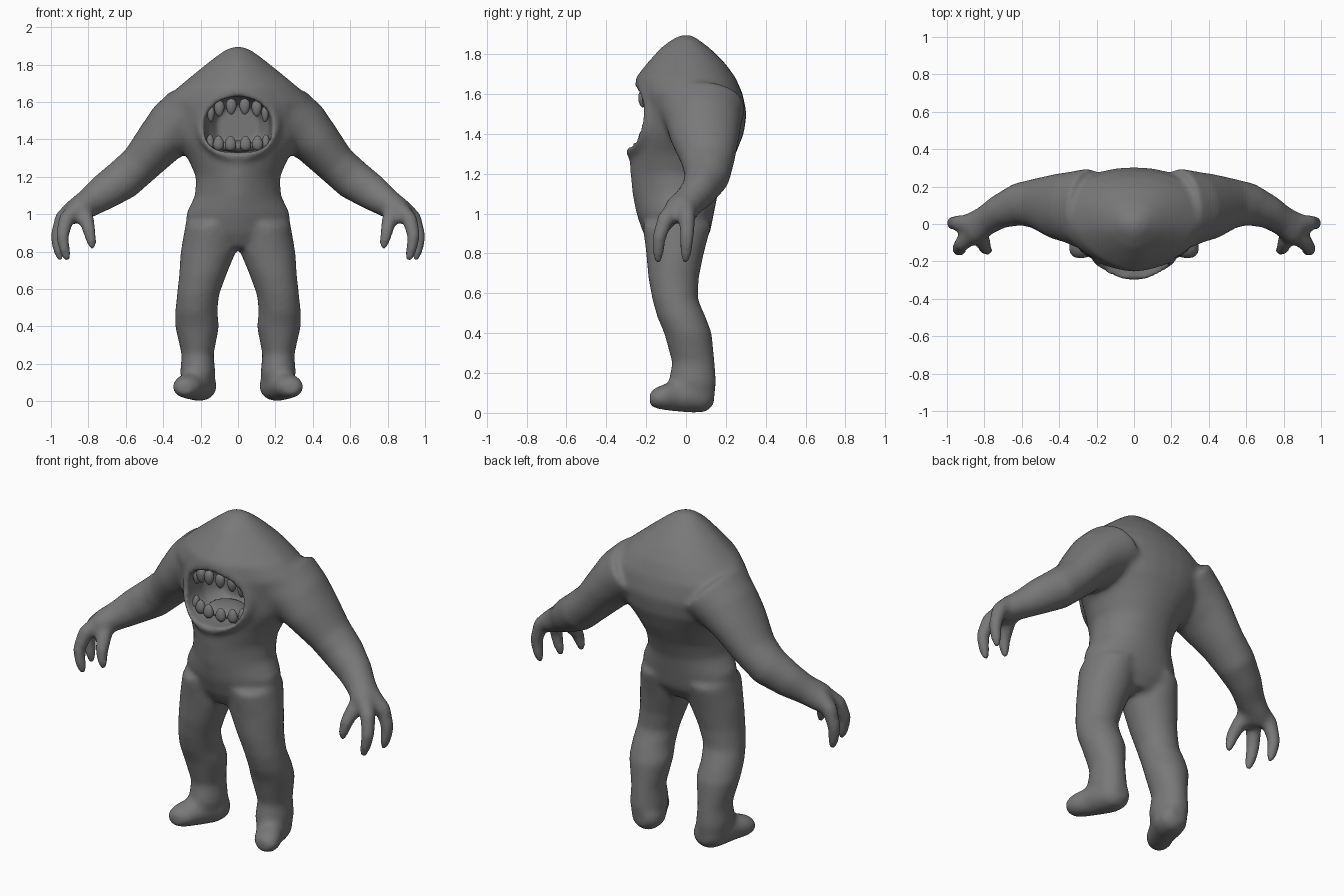
import bpy, bmesh, math
from mathutils import Vector

cube = bpy.data.objects.get("Cube")
if cube:
    bpy.data.objects.remove(cube, do_unlink=True)

X, Y, Z = Vector((1, 0, 0)), Vector((0, 1, 0)), Vector((0, 0, 1))

grey = bpy.data.materials.new("dull grey skin")
grey.use_nodes = True
colour = (0.19, 0.19, 0.19, 1)
grey.diffuse_color = colour
grey.node_tree.nodes["Principled BSDF"].inputs["Base Color"].default_value = colour


def sweep(bm, rows, axis, tangent=None, powers=(2, 2), side=1, count=32):
    """Skin closed rings; each row is x, y, z, radius along axis, other radius."""
    centres = [Vector(row[:3]) for row in rows]
    rings = []
    for i, row in enumerate(rows):
        t = tangent or centres[min(i + 1, len(rows) - 1)] - centres[max(i - 1, 0)]
        b = t.cross(axis).normalized()
        a = b.cross(t).normalized()
        ring = []
        for k in range(count):
            angle = math.tau * k / count
            c, s = math.cos(angle), math.sin(angle)
            e = 2 / powers[0 if s < 0 else 1]
            u = math.copysign(abs(c) ** e, c) * row[3]
            v = math.copysign(abs(s) ** e, s) * row[4]
            p = centres[i] + a * u + b * v
            ring.append(bm.verts.new((p.x * side, p.y, p.z)))
        rings.append(ring)
    for low, high in zip(rings, rings[1:]):
        for k in range(count):
            n = (k + 1) % count
            bm.faces.new((low[k], low[n], high[n], high[k]))
    bm.faces.new(rings[0])
    bm.faces.new(rings[-1])


def finish(bm, name):
    bmesh.ops.recalc_face_normals(bm, faces=bm.faces[:])
    mesh = bpy.data.meshes.new(name)
    bm.to_mesh(mesh)
    bm.free()
    mesh.materials.append(grey)
    obj = bpy.data.objects.new(name, mesh)
    bpy.context.collection.objects.link(obj)
    return obj


def blob(name, location, scale, taper=0):
    """Smooth egg; positive taper narrows the bottom, negative the top."""
    bm = bmesh.new()
    bmesh.ops.create_uvsphere(bm, u_segments=20, v_segments=14, radius=1)
    for v in bm.verts:
        f = 1 + taper * v.co.z
        v.co = Vector((v.co.x * f * scale[0], v.co.y * f * scale[1], v.co.z * scale[2]))
        v.co += Vector(location)
    obj = finish(bm, name)
    for p in obj.data.polygons:
        p.use_smooth = True
    return obj


def between(z, x0, x1, y0, y1):
    """Row for a level ring that spans the given extents."""
    return ((x0 + x1) / 2, (y0 + y1) / 2, z, (x1 - x0) / 2, (y1 - y0) / 2)


# Torso: height, half width, front, back
torso = [
    (.82, .13, -.17, .07), (.9, .27, -.215, .12), (1.0, .28, -.25, .14),
    (1.1, .23, -.27, .16), (1.2, .225, -.28, .2), (1.3, .27, -.285, .25),
    (1.4, .35, -.27, .29), (1.5, .39, -.25, .305), (1.6, .4, -.255, .285),
    (1.68, .32, -.255, .25), (1.75, .235, -.2, .2), (1.83, .135, -.13, .12),
    (1.875, .075, -.07, .06), (1.895, .03, -.03, .03)]
body_bm = bmesh.new()
sweep(body_bm, [between(z, -w, w, f, b) for z, w, f, b in torso], X, Z, (1.6, 2.2))

# Leg: height, inner, outer, front, back
leg = [
    (.95, .01, .28, -.22, .13), (.8, .01, .307, -.2, .09), (.68, .06, .315, -.19, .065),
    (.57, .1, .327, -.17, .06), (.48, .11, .337, -.145, .1), (.4, .1, .337, -.11, .13),
    (.25, .13, .302, -.07, .145), (.15, .12, .31, -.09, .153), (.06, .13, .29, -.05, .14)]
foot = [
    (.2, .14, .09, .05, .05), (.2, .1, .08, .085, .078), (.21, .03, .08, .098, .08),
    (.235, -.04, .085, .085, .08), (.265, -.1, .08, .083, .068),
    (.28, -.15, .075, .073, .055), (.285, -.182, .07, .04, .035)]
arm = [
    (.25, .08, 1.53, .22, .17), (.35, .09, 1.455, .19, .155), (.42, .095, 1.385, .175, .132),
    (.525, .11, 1.265, .135, .11), (.615, .105, 1.185, .115, .11), (.72, .065, 1.115, .09, .097),
    (.79, .02, 1.065, .08, .08), (.86, -.025, 1.02, .09, .068), (.9, -.05, .975, .07, .045)]
# Fingers and thumb as bent tapering paths
digits = [
    [(.87, .0, 1.04), (.94, .005, .98), (.97, .005, .88), (.96, .0, .8), (.945, -.005, .745)],
    [(.86, -.05, 1.03), (.92, -.105, .97), (.94, -.135, .88), (.925, -.14, .8), (.91, -.14, .745)],
    [(.84, -.03, 1.02), (.81, -.09, .97), (.795, -.13, .91), (.785, -.14, .86), (.775, -.14, .81)]]
thickness = (.05, .044, .037, .031, .018)

for side in (1, -1):
    sweep(body_bm, [between(*row) for row in leg], X, Z, side=side)
    sweep(body_bm, foot, X, -Y, side=side)
    sweep(body_bm, arm, Y, side=side)
    for path in digits:
        sweep(body_bm, [p + (r, r) for p, r in zip(path, thickness)], Y, side=side, count=16)

# Raised lip following the curve of the chest
bpy.ops.mesh.primitive_torus_add(major_radius=.205, minor_radius=.03,
                                 major_segments=48, minor_segments=12)
lip = bpy.context.object
for v in lip.data.vertices:
    x, y, z = v.co
    v.co = (x, -.25 + z + 1.6 * x * x + .12 * y, 1.485 + .85 * y)
body_bm.from_mesh(lip.data)
bpy.data.objects.remove(lip, do_unlink=True)
body = finish(body_bm, "body")

# Mouth cavity, flatter below and domed above
mouth_bm = bmesh.new()
mouth = [(0, -.5, 1.48, .182, .15), (0, -.2, 1.48, .182, .15),
         (0, -.08, 1.48, .165, .14), (0, .0, 1.48, .11, .1)]
sweep(mouth_bm, mouth, X, -Y, (3, 2))
cutter = finish(mouth_bm, "mouth_cutter")
cutter.hide_render = True


def modifier(kind, **settings):
    m = body.modifiers.new(kind.lower(), kind)
    for key, value in settings.items():
        setattr(m, key, value)


# Fuse the parts, open the mouth and soften the skin
modifier("REMESH", mode="VOXEL", voxel_size=.014)
modifier("SMOOTH", factor=.5, iterations=10)
modifier("BOOLEAN", operation="DIFFERENCE", solver="EXACT", object=cutter)
modifier("REMESH", mode="VOXEL", voxel_size=.011, use_smooth_shade=True)
modifier("SMOOTH", factor=.5, iterations=5)
bpy.context.view_layer.update()
graph = bpy.context.evaluated_depsgraph_get()
skin = bpy.data.meshes.new_from_object(body.evaluated_get(graph))
body.modifiers.clear()
body.data = skin
bpy.data.objects.remove(cutter, do_unlink=True)
skin.materials.clear()
skin.materials.append(grey)
for p in skin.polygons:
    p.use_smooth = True
    p.material_index = 0

# Teeth in two curved rows, and the tongue
for side, word in ((1, "left"), (-1, "right")):
    for i, x in enumerate((.036, .1, .145)):
        y = -.22 + 2.2 * x * x
        drop = (0, .01, .04)[i]
        width = (.028, .027, .02)[i]
        blob(f"upper_tooth_{word}_{i + 1}", (side * x, y, 1.575 - drop),
             (width, .022, .043), .2)
        blob(f"lower_tooth_{word}_{i + 1}", (side * (x + .004), y, 1.378 + drop * .2),
             (width + .002, .022, .04), -.2)
blob("tongue", (0, -.1, 1.36), (.11, .1, .035))
